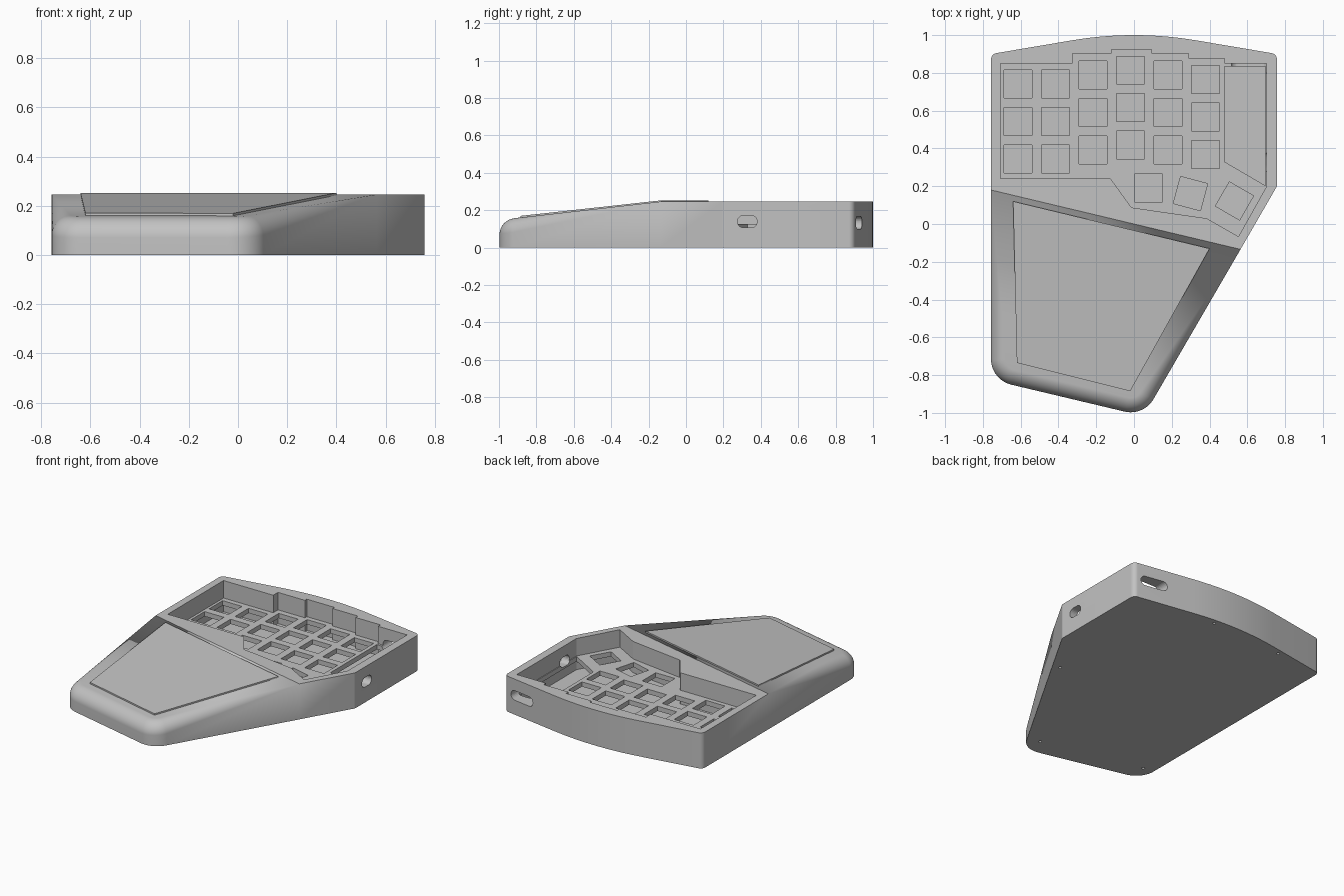
import bpy, bmesh
from math import sin, cos, pi, radians
from mathutils import Vector, Matrix

if "Cube" in bpy.data.objects:
    bpy.data.objects.remove(bpy.data.objects["Cube"])

TOP, SLOPE, FILLET = 0.246, 0.1, 0.078
HINGE = Vector((0.2315, 0.9728))          # across the crease, towards the back
PLATE_TOP, PLATE_LOW, FLOOR = 0.125, 0.092, 0.03

grey = bpy.data.materials.new("case grey")
grey.use_nodes = True
grey.diffuse_color = (0.54, 0.54, 0.54, 1)
grey.node_tree.nodes["Principled BSDF"].inputs["Base Color"].default_value = (0.54, 0.54, 0.54, 1)


def make_object(name, bm):
    bmesh.ops.recalc_face_normals(bm, faces=bm.faces)
    mesh = bpy.data.meshes.new(name)
    bm.to_mesh(mesh)
    bm.free()
    mesh.materials.append(grey)
    ob = bpy.data.objects.new(name, mesh)
    bpy.context.collection.objects.link(ob)
    return ob


def prism(bm, points, low, high, matrix=Matrix()):
    rings = [[bm.verts.new(matrix @ Vector((x, y, z))) for x, y in points] for z in (low, high)]
    bm.faces.new(rings[0])
    bm.faces.new(rings[1])
    n = len(points)
    for i in range(n):
        j = (i + 1) % n
        bm.faces.new((rings[0][i], rings[0][j], rings[1][j], rings[1][i]))


def round_corner(before, corner, after, radius, steps):
    """Points of an arc tangent to both edges that meet at the corner."""
    b, c, a = Vector(before), Vector(corner), Vector(after)
    u, v = (b - c).normalized(), (a - c).normalized()
    half = u.angle(v) / 2
    centre = c + (u + v).normalized() * radius / sin(half)
    start = c + u * radius * cos(half) / sin(half) - centre
    turn = pi - 2 * half
    return [centre + Matrix.Rotation(turn * k / steps, 2) @ start for k in range(steps + 1)]


def stadium(length, height, steps=12):
    r, s = height / 2, (length - height) / 2
    return [(side * s + r * cos(a), r * sin(a))
            for side, start in ((1, -pi / 2), (-1, pi / 2))
            for a in (start + pi * k / steps for k in range(steps + 1))]


def surface_z(p):
    return TOP + SLOPE * min(0, HINGE.dot(p))


# Outline, counter-clockwise from the back right corner
W = 0.757
back_right, back_left = (W, 0.9), (-W, 0.9)
front_left, front_tip, side_right = (-W, -0.825), (0.051, -1.017), (W, 0.2)
hinge_left, hinge_right = Vector((-W, 0.180)), Vector((0.564, -0.1342))


def back_y(x):
    x = abs(x)
    return 1 - 0.2576 * x * x if x < 0.33 else 0.972 - 0.169 * (x - 0.33)


outline = round_corner(side_right, back_right, (0.33, 0.972), 0.035, 16)
outline += [Vector((x, back_y(x))) for x in (0.33 - 0.66 * k / 16 for k in range(17))]
outline += round_corner((-0.33, 0.972), back_left, front_left, 0.035, 16)
outline.append(hinge_left)
outline += round_corner(back_left, front_left, front_tip, 0.14, 20)
outline += round_corner(front_left, front_tip, side_right, 0.14, 28)
outline.append(hinge_right)
outline += round_corner(hinge_right, side_right, back_right, 0.03, 8)

# Case body: walls, edge rounding that grows from the crease, two top faces
STEPS = 22
n = len(outline)
bm = bmesh.new()
columns = []
for i, p in enumerate(outline):
    t = ((p - outline[i - 1]).normalized() + (outline[(i + 1) % n] - p).normalized()).normalized()
    inward = Vector((-t.y, t.x))
    r = FILLET * min(1, max(0, -HINGE.dot(p) / 0.85))
    column = [bm.verts.new((p.x, p.y, 0))]
    if r < 0.002:
        column += [bm.verts.new((p.x, p.y, surface_z(p)))] * (STEPS + 1)
    else:
        for k in range(STEPS + 1):
            a = pi / 2 * k / STEPS
            q = p + inward * r * (1 - cos(a))
            column.append(bm.verts.new((q.x, q.y, surface_z(q) - r * (1 - sin(a)))))
    columns.append(column)
for i in range(n):
    a, b = columns[i], columns[(i + 1) % n]
    for k in range(STEPS + 1):
        quad = list(dict.fromkeys((a[k], b[k], b[k + 1], a[k + 1])))
        if len(quad) > 2:
            bm.faces.new(quad)
bm.faces.new([c[0] for c in columns])
rim = [c[-1] for c in columns]
left, right = outline.index(hinge_left), outline.index(hinge_right)
bm.faces.new(rim[left:right + 1])
bm.faces.new(rim[right:] + rim[:left + 1])
case = make_object("case", bm)

# Key well above the switch plate and the hollow beneath it
well = [(-0.706, 0.85), (-0.325, 0.85), (-0.325, 0.902), (-0.119, 0.902), (-0.119, 0.923),
        (0.093, 0.923), (0.093, 0.902), (0.288, 0.902), (0.288, 0.876), (0.479, 0.876),
        (0.479, 0.85), (0.701, 0.85), (0.701, 0.198), (0.553, -0.066), (0.384, 0.03),
        (-0.013, 0.087), (-0.124, 0.24), (-0.706, 0.24)]
bm = bmesh.new()
prism(bm, well, PLATE_TOP, 0.4)
prism(bm, well, FLOOR, PLATE_LOW)
well_cutter = make_object("well_cutter", bm)

# Switch holes and the controller bay
bm = bmesh.new()
h = 0.074
square = [(-h, -h), (h, -h), (h, h), (-h, h)]
keys = [(-0.614 + 0.1985 * col, y - 0.198 * row, 0)
        for col, y in enumerate((0.741, 0.741, 0.788, 0.814, 0.788, 0.765)) for row in range(3)]
keys += [(0.077, 0.19, 0), (0.299, 0.161, -15), (0.532, 0.122, -30)]
for x, y, turn in keys:
    place = Matrix.Translation((x, y, 0)) @ Matrix.Rotation(radians(turn), 4, 'Z')
    prism(bm, square, 0.06, 0.16, place)
prism(bm, [(0.479, 0.835), (0.696, 0.835), (0.696, 0.203), (0.479, 0.33)], 0.06, 0.16)
hole_cutter = make_object("hole_cutter", bm)

# Side port, back port and screw holes
bm = bmesh.new()
along_x = Matrix(((0, 0, 1, 0), (1, 0, 0, 0), (0, 1, 0, 0), (0, 0, 0, 1)))
along_y = Matrix(((1, 0, 0, 0), (0, 0, 1, 0), (0, 1, 0, 0), (0, 0, 0, 1)))
prism(bm, stadium(0.105, 0.066), 0.66, 0.9, Matrix.Translation((0, 0.328, 0.139)) @ along_x)
prism(bm, stadium(0.19, 0.066), 0.8, 1.1, Matrix.Translation((0.61, 0, 0.133)) @ along_y)
for x, y in ((0.53, -0.09), (0.147, 0.958), (-0.405, 0.925), (0.03, -0.88), (-0.68, -0.72)):
    prism(bm, stadium(0.0201, 0.02, 6), -0.05, 0.06, Matrix.Translation((x, y, 0)))
port_cutter = make_object("port_cutter", bm)

bpy.context.view_layer.objects.active = case
for cutter in (well_cutter, hole_cutter, port_cutter):
    mod = case.modifiers.new("cut", 'BOOLEAN')
    mod.operation, mod.solver, mod.object = 'DIFFERENCE', 'EXACT', cutter
    bpy.ops.object.modifier_apply(modifier=mod.name)
    bpy.data.objects.remove(cutter)

# Raised palm pad lying on the slope
bm = bmesh.new()
prism(bm, [(-0.64, 0.12), (-0.62, -0.735), (-0.02, -0.885), (0.4, -0.13)], -0.004, 0.01)
for v in bm.verts:
    v.co.z += surface_z(v.co.xy)
make_object("palm_pad", bm)

# Smooth the rounded edges only
bpy.ops.object.select_all(action='DESELECT')
case.select_set(True)
bpy.context.view_layer.objects.active = case
bpy.ops.object.shade_smooth_by_angle(angle=radians(5.3))
